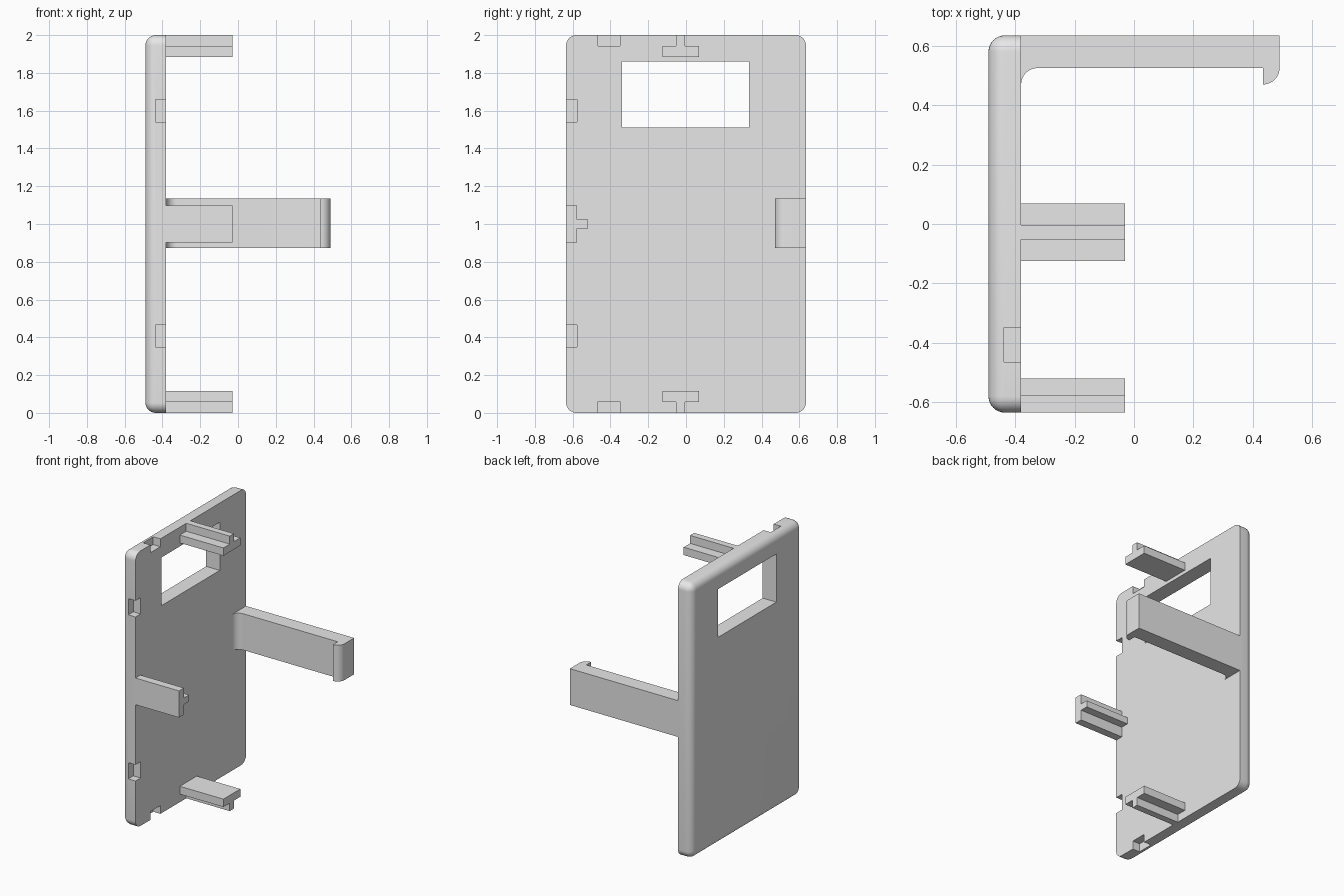
import bpy, bmesh, math
from mathutils import Vector

cube = bpy.data.objects.get("Cube")
if cube:
    bpy.data.objects.remove(cube, do_unlink=True)

grey = bpy.data.materials.new("light grey plastic")
grey.use_nodes = True
GREY = (0.8, 0.8, 0.8, 1)
grey.diffuse_color = GREY
grey.node_tree.nodes["Principled BSDF"].inputs["Base Color"].default_value = GREY

OUTER, INNER, PEG_END = -0.49, -0.38, -0.03
SIDE, TOP, MID, R = 0.635, 2.0, 1.0, 0.055


def finish(name, bm):
    bmesh.ops.recalc_face_normals(bm, faces=bm.faces)
    mesh = bpy.data.meshes.new(name)
    bm.to_mesh(mesh)
    bm.free()
    mesh.materials.append(grey)
    obj = bpy.data.objects.new(name, mesh)
    bpy.context.collection.objects.link(obj)
    return obj


def add_box(bm, lo, hi):
    lo, hi = Vector(lo), Vector(hi)
    verts = bmesh.ops.create_cube(bm, size=1)["verts"]
    for v in verts:
        v.co = (lo + hi) / 2 + v.co * (hi - lo)


def prism(name, points, offset):
    bm = bmesh.new()
    face = bm.faces.new([bm.verts.new(p) for p in points])
    new = bmesh.ops.extrude_face_region(bm, geom=[face])["geom"]
    bmesh.ops.translate(bm, vec=offset, verts=[g for g in new if isinstance(g, bmesh.types.BMVert)])
    return finish(name, bm)


def arc(cx, cy, start, end, steps=10):
    angles = [math.radians(start + (end - start) * i / steps) for i in range(steps + 1)]
    return [(cx + R * math.cos(a), cy + R * math.sin(a)) for a in angles]


def smooth(obj):
    bpy.ops.object.select_all(action="DESELECT")
    obj.select_set(True)
    bpy.context.view_layer.objects.active = obj
    bpy.ops.object.shade_smooth_by_angle(angle=math.radians(30))


# Plate, rounded everywhere except around its inner face
bm = bmesh.new()
add_box(bm, (OUTER, -SIDE, 0), (INNER, SIDE, TOP))
rounded = [e for e in bm.edges if min(v.co.x for v in e.verts) < INNER - 0.01]
bmesh.ops.bevel(bm, geom=rounded, offset=R, segments=8, profile=0.5, affect="EDGES")
plate = finish("back_plate", bm)

# Window and edge notches cut from the plate
bm = bmesh.new()
add_box(bm, (-0.6, -0.338, 1.51), (-0.2, 0.333, 1.86))
for z in (0.407, 1.6):
    add_box(bm, (-0.438, -0.8, z - 0.059), (-0.2, -0.577, z + 0.059))
for z0, z1 in ((-0.2, 0.06), (1.943, 2.2)):
    add_box(bm, (-0.438, -0.465, z0), (-0.2, -0.349, z1))
cutter = finish("plate_cutter", bm)
cutter.hide_render = True
cut = plate.modifiers.new("openings", "BOOLEAN")
cut.object = cutter
cut.operation = "DIFFERENCE"
cut.solver = "EXACT"
bpy.context.view_layer.objects.active = plate
bpy.ops.object.modifier_apply(modifier=cut.name)
bpy.data.objects.remove(cutter, do_unlink=True)
smooth(plate)

# T-shaped pegs: (across, depth) with the depth running in from the plate edge
W, S, D1, D2 = 0.097, 0.024, 0.058, 0.115
STEM_OUT = [(-S, 0), (S, 0), (S, D1), (W, D1), (W, D2), (-W, D2), (-W, D1), (-S, D1)]
FLANGE_OUT = [(a, D2 - d) for a, d in STEM_OUT]
LENGTH = Vector((PEG_END - INNER, 0, 0))
PEG_Y = -0.028
prism("top_peg", [(INNER, PEG_Y + a, TOP - d) for a, d in STEM_OUT], LENGTH)
prism("bottom_peg", [(INNER, PEG_Y + a, d) for a, d in STEM_OUT], LENGTH)
prism("front_peg", [(INNER, -SIDE + d, MID + a) for a, d in FLANGE_OUT], LENGTH)

# Snap arm with a fillet at its root and a rounded hook at its tip
ARM_Y, TIP = 0.525, 0.49
outline = [(INNER, SIDE)]
outline += arc(INNER + R, ARM_Y - R, 180, 90)
outline += [(TIP - R, ARM_Y)]
outline += arc(TIP - R, ARM_Y, -90, 0)
outline += [(TIP, SIDE)]
arm = prism("snap_arm", [(x, y, 0.872) for x, y in outline], Vector((0, 0, 0.264)))
smooth(arm)
